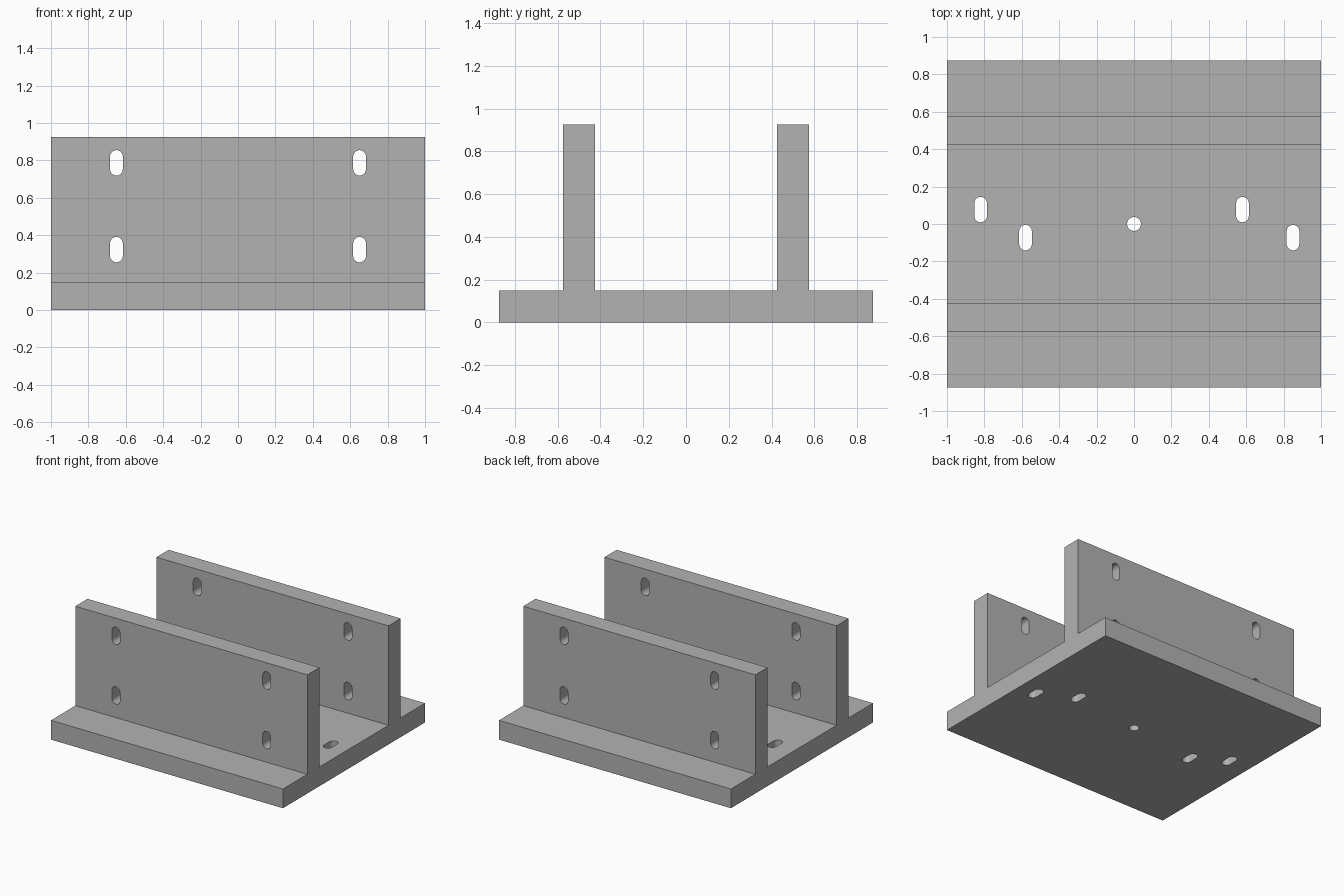
import bpy
import bmesh
from math import pi, sin, cos, radians
from mathutils import Vector

cube = bpy.data.objects.get("Cube")
if cube:
    bpy.data.objects.remove(cube, do_unlink=True)

grey = bpy.data.materials.new("plain grey")
grey.use_nodes = True
colour = (0.45, 0.45, 0.45, 1)
grey.diffuse_color = colour
grey.node_tree.nodes["Principled BSDF"].inputs["Base Color"].default_value = colour

HALF_X, HALF_Y = 1.0, 0.875
BASE_TOP, WALL_TOP = 0.15, 0.925
WALL_IN, WALL_OUT = 0.425, 0.575
RADIUS, SLOT_HALF = 0.034, 0.034


def extrude(bm, points, direction):
    """Close a flat outline and extrude it into a solid."""
    face = bm.faces.new([bm.verts.new(p) for p in points])
    result = bmesh.ops.extrude_face_region(bm, geom=[face])
    moved = [v for v in result["geom"] if isinstance(v, bmesh.types.BMVert)]
    bmesh.ops.translate(bm, verts=moved, vec=direction)


def slot(bm, start, long_axis, side_axis, depth, stretch=SLOT_HALF, radius=RADIUS, steps=12):
    """Add a rounded slot cutter; no stretch gives a round hole."""
    points = []
    for end in ((1, -1) if stretch else (1,)):
        count = steps + 1 if stretch else 2 * steps
        for i in range(count):
            a = pi * i / steps + (0 if end > 0 else pi)
            points.append(Vector(start) + side_axis * radius * cos(a)
                          + long_axis * (radius * sin(a) + end * stretch))
    extrude(bm, points, depth)


def finish(bm, name):
    bmesh.ops.recalc_face_normals(bm, faces=bm.faces)
    mesh = bpy.data.meshes.new(name)
    bm.to_mesh(mesh)
    bm.free()
    obj = bpy.data.objects.new(name, mesh)
    bpy.context.collection.objects.link(obj)
    mesh.materials.append(grey)
    return obj


X, Y, Z = Vector((1, 0, 0)), Vector((0, 1, 0)), Vector((0, 0, 1))

# Base plate with two upright walls, as one extruded profile
half = [(HALF_Y, 0), (HALF_Y, BASE_TOP), (WALL_OUT, BASE_TOP),
        (WALL_OUT, WALL_TOP), (WALL_IN, WALL_TOP), (WALL_IN, BASE_TOP)]
profile = half + [(-y, z) for y, z in reversed(half)]
bm = bmesh.new()
extrude(bm, [(-HALF_X, y, z) for y, z in profile], X * 2 * HALF_X)
bracket = finish(bm, "double_wall_bracket")

# Upright slots through both walls
bm = bmesh.new()
for x in (-0.65, 0.65):
    for z in (0.323, 0.787):
        slot(bm, (x, -0.7, z), Z, X, Y * 1.4)

# Slots and centre hole through the base
for x, y in ((-0.82, 0.077), (-0.58, -0.073), (0.58, 0.077), (0.85, -0.073)):
    slot(bm, (x, y, -0.1), Y, X, Z * 0.3)
slot(bm, (0, 0, -0.1), Y, X, Z * 0.3, stretch=0, radius=0.037)
cutter = finish(bm, "slot_cutter")
cutter.hide_render = True

# Cut the openings, then drop the cutter
cut = bracket.modifiers.new("slots", 'BOOLEAN')
cut.operation = 'DIFFERENCE'
cut.solver = 'EXACT'
cut.object = cutter
bpy.ops.object.select_all(action='DESELECT')
bracket.select_set(True)
bpy.context.view_layer.objects.active = bracket
bpy.ops.object.modifier_apply(modifier=cut.name)
bpy.data.objects.remove(cutter, do_unlink=True)
bpy.ops.object.shade_smooth_by_angle(angle=radians(30))
